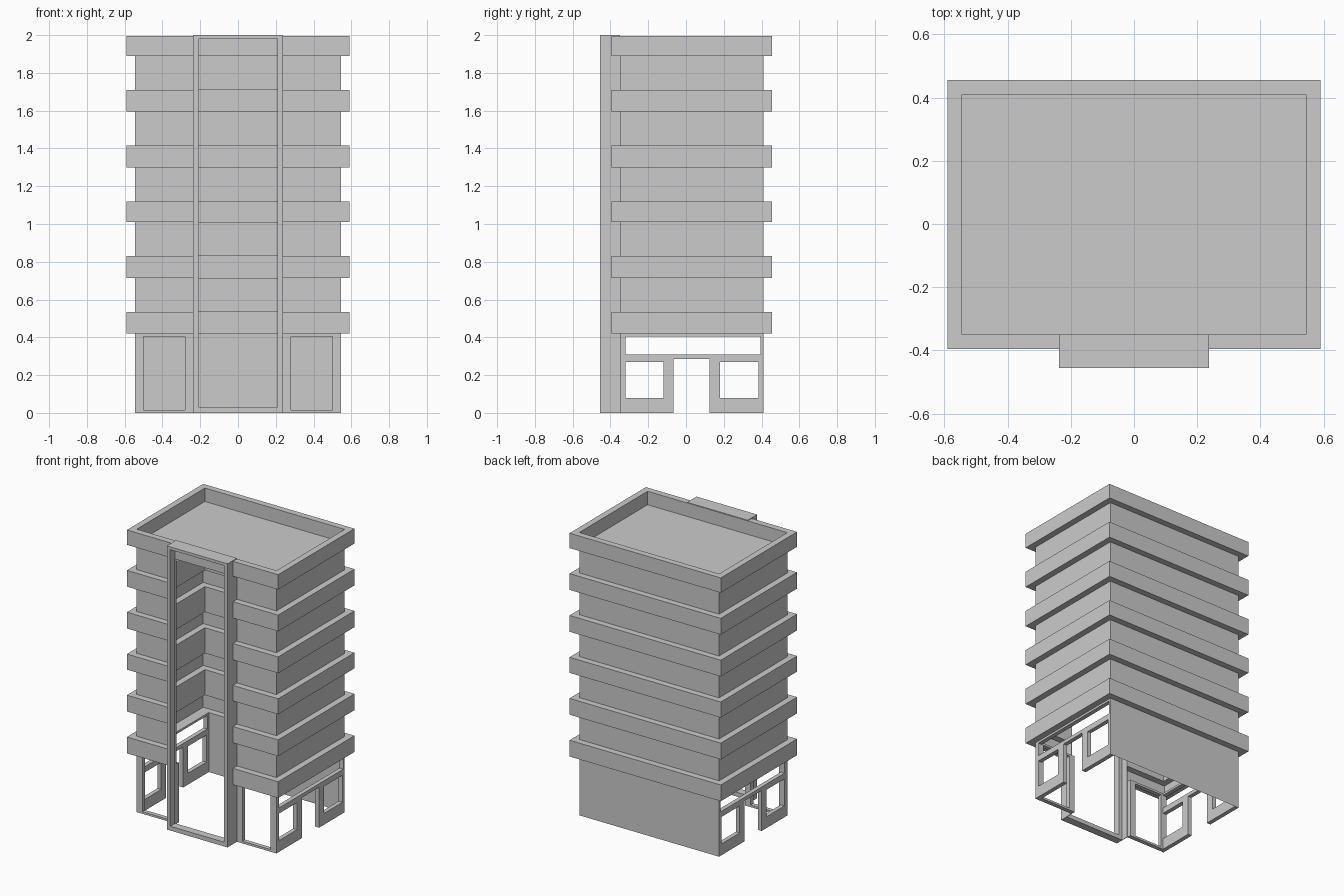
import bpy, bmesh

if "Cube" in bpy.data.objects:
    bpy.data.objects.remove(bpy.data.objects["Cube"])

HX, Y0, Y1 = 0.545, -0.35, 0.41        # main wall footprint
OUT, FX = 0.045, 0.237                 # band overhang, entrance frame half width
BANDS = [(0.42, 0.535), (0.715, 0.83), (1.01, 1.12), (1.30, 1.415), (1.595, 1.71)]


def finish(name, bm):
    bmesh.ops.recalc_face_normals(bm, faces=bm.faces)
    me = bpy.data.meshes.new(name)
    bm.to_mesh(me)
    bm.free()
    ob = bpy.data.objects.new(name, me)
    bpy.context.collection.objects.link(ob)
    return ob


def panel(name, rect, holes, depth, place):
    """Flat panel (u0, v0, u1, v1) with rectangular holes, given depth; place maps (u, v, w) to xyz."""
    us = sorted({r[i] for r in [rect] + holes for i in (0, 2)})
    vs = sorted({r[i] for r in [rect] + holes for i in (1, 3)})
    bm = bmesh.new()
    for ua, ub in zip(us, us[1:]):
        for va, vb in zip(vs, vs[1:]):
            cu, cv = (ua + ub) / 2, (va + vb) / 2
            if any(h[0] < cu < h[2] and h[1] < cv < h[3] for h in holes):
                continue
            bm.faces.new([bm.verts.new((u, v, 0)) for u, v in
                          ((ua, va), (ub, va), (ub, vb), (ua, vb))])
    bmesh.ops.remove_doubles(bm, verts=bm.verts, dist=1e-5)
    if depth:
        res = bmesh.ops.extrude_face_region(bm, geom=bm.faces[:], use_keep_orig=True)
        for g in res["geom"]:
            if isinstance(g, bmesh.types.BMVert):
                g.co.z = depth
    for v in bm.verts:
        v.co = place(*v.co)
    bmesh.ops.recalc_face_normals(bm, faces=bm.faces)
    bmesh.ops.dissolve_limit(bm, angle_limit=0.01, verts=bm.verts, edges=bm.edges)
    return finish(name, bm)


def open_path(o):
    return [(FX, Y0 - o), (HX + o, Y0 - o), (HX + o, Y1 + o),
            (-HX - o, Y1 + o), (-HX - o, Y0 - o), (-FX, Y0 - o)]


def loft(name, rings, closed=False, cap=False):
    bm = bmesh.new()
    rows = [[bm.verts.new((x, y, z)) for x, y in pts] for pts, z in rings]
    n = len(rows[0])
    for a, b in zip(rows, rows[1:]):
        for i in range(n if closed else n - 1):
            j = (i + 1) % n
            bm.faces.new((a[i], a[j], b[j], b[i]))
    if cap:
        bm.faces.new(rows[-1])
    return finish(name, bm)


# Upper storeys: one stepped shell, open behind the entrance frame
steps = []
for lo, hi in BANDS:
    steps += [(open_path(0), lo), (open_path(OUT), lo), (open_path(OUT), hi), (open_path(0), hi)]
steps.append((open_path(0), 1.89))
loft("upper_walls", steps)

# Parapet and sunken roof
rect = lambda o: open_path(o)[1:5]
loft("roof_parapet", [(rect(0), 1.89), (rect(OUT), 1.89), (rect(OUT), 1.995),
                      (rect(0), 1.995), (rect(0), 1.90)], closed=True, cap=True)

# Ground floor walls
panel("ground_back_wall", (-HX, 0, HX, 0.42), [], 0, lambda u, v, w: (u, Y1, v))
side_holes = [(-0.33, 0.31, 0.395, 0.405), (-0.32, 0.08, -0.12, 0.27),
              (0.18, 0.08, 0.385, 0.27), (-0.065, 0, 0.125, 0.285)]
for s, label in ((1, "right"), (-1, "left")):
    panel("ground_side_wall_" + label, (Y0, 0, Y1, 0.42), side_holes, 0.03,
          lambda u, v, w: (s * (HX - w), u, v))
    panel("ground_front_wall_" + label, (FX, 0, HX, 0.42), [(0.28, 0.015, 0.50, 0.405)], 0.03,
          lambda u, v, w: (s * u, Y0 + w, v))

# Tall entrance frame and its thin surround back to the wall
panel("entrance_frame", (-FX, 0, FX, 2.0), [(-0.21, 0.03, 0.21, 1.98)], 0.055,
      lambda u, v, w: (u, -0.455 + w, v))
panel("entrance_surround", (-FX, 0, FX, 2.0), [(-0.234, 0, 0.234, 1.997)], 0.05,
      lambda u, v, w: (u, -0.40 + w, v))
